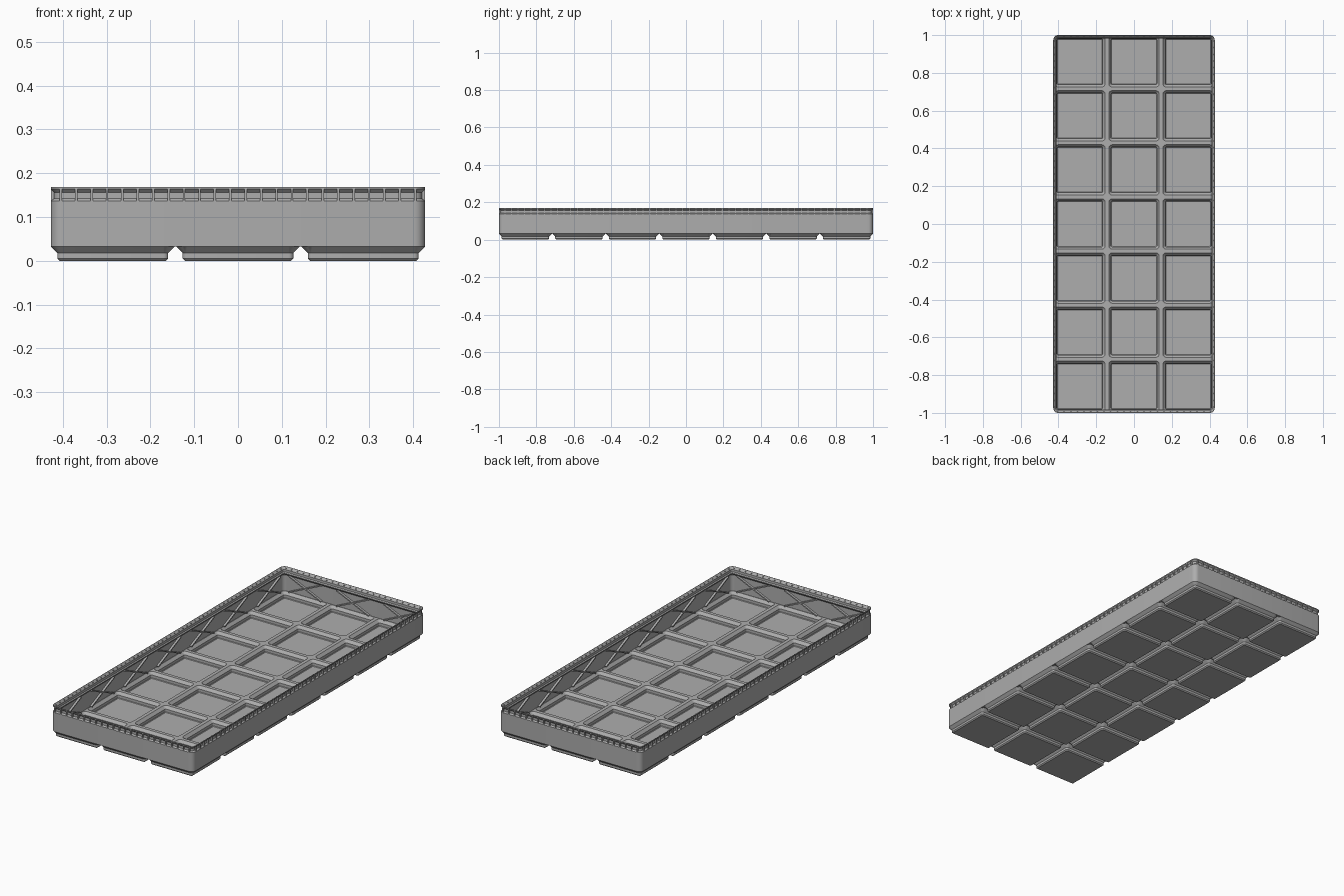
import bpy, bmesh, math
from mathutils import Matrix, Vector

if "Cube" in bpy.data.objects:
    bpy.data.objects.remove(bpy.data.objects["Cube"])

S = 2 / 293.5            # millimetres to scene units
PITCH, NX, NY = 42, 3, 7
HX, HY, R = 62.75, 146.75, 3.75   # outer half sizes and corner radius
SEG = 6

grey = bpy.data.materials.new("mid grey")
grey.diffuse_color = (0.42, 0.42, 0.42, 1)
grey.use_nodes = True
grey.node_tree.nodes["Principled BSDF"].inputs["Base Color"].default_value = grey.diffuse_color


def finish(bm, name, weld=True):
    """Turn a bmesh in millimetres into a scaled object."""
    if weld:
        bmesh.ops.remove_doubles(bm, verts=bm.verts, dist=0.002)
    bmesh.ops.scale(bm, vec=(S, S, S), verts=bm.verts)
    me = bpy.data.meshes.new(name)
    bm.to_mesh(me)
    bm.free()
    me.materials.append(grey)
    ob = bpy.data.objects.new(name, me)
    bpy.context.collection.objects.link(ob)
    bpy.context.view_layer.objects.active = ob
    ob.select_set(True)
    bpy.ops.object.shade_smooth_by_angle(angle=math.radians(25))
    ob.select_set(False)
    return ob


def ring(hx, hy, r):
    """Rounded rectangle, counter-clockwise."""
    pts = []
    for k, (sx, sy) in enumerate([(1, 1), (-1, 1), (-1, -1), (1, -1)]):
        for i in range(SEG + 1):
            a = (k + i / SEG) * math.pi / 2
            pts.append((sx * (hx - r) + r * math.cos(a), sy * (hy - r) + r * math.sin(a)))
    return pts


def loft(bm, rings):
    rows = [[bm.verts.new(p) for p in pts] for pts in rings]
    for a, b in zip(rows, rows[1:]):
        for i in range(len(a)):
            j = (i + 1) % len(a)
            bm.faces.new((a[i], a[j], b[j], b[i]))
    return rows


def cell_edge(cx, cy, z):
    """Square cell outline, following the tray outline where it is outermost."""
    pts = []
    for n, (x, y) in enumerate(ring(20.75, 20.75, R)):
        sx, sy = [(1, 1), (-1, 1), (-1, -1), (1, -1)][n // (SEG + 1)]
        ex, ey = cx + sx * 21, cy + sy * 21
        if abs(ex) > HX and abs(ey) > HY:
            pts.append((cx + x, cy + y, z))
        else:
            pts.append((max(-HX, min(HX, ex)), max(-HY, min(HY, ey)), z))
    return pts


# Hollow feet: (half width, corner radius, height) from the bottom upwards
outside = [(17.8, 0.8, 0), (18.6, 1.6, 0.8), (18.6, 1.6, 2.6), (20.75, R, 4.75)]
inside = [(17.3, 0.6, 0.8), (17.7, 0.9, 1.2), (17.7, 0.9, 3.4), (19.6, 2.7, 5.5)]
bm = bmesh.new()
for ix in range(NX):
    for iy in range(NY):
        cx, cy = (ix - (NX - 1) / 2) * PITCH, (iy - (NY - 1) / 2) * PITCH
        for profile, edge_z, up in ((outside, 5.0, False), (inside, 5.5, True)):
            rings = [[(cx + x, cy + y, z) for x, y in ring(h, h, r)] for h, r, z in profile]
            rows = loft(bm, rings + [cell_edge(cx, cy, edge_z)])
            cap = bm.faces.new(rows[0] if up else rows[0][::-1])
            if up:
                cap.normal_update()
# Inner skin is wound by the same loft, so flip its faces upwards
bmesh.ops.dissolve_degenerate(bm, dist=0.002, edges=bm.edges)
bm.normal_update()
bad = [f for f in bm.faces if f.calc_center_median().z > 5.1 and f.normal.z < 0]
bmesh.ops.reverse_faces(bm, faces=bad)
finish(bm, "foot_grid")

# Thin wall and stacking rim: (inset, height) up the outside, down the inside
wall = [(0, 4.75), (0, 20.0), (1.1, 20.9), (1.1, 22.9), (0, 24.0), (0, 24.8),
        (0.35, 24.8), (1.9, 23.0), (1.9, 21.1), (2.6, 20.4), (2.6, 20.0),
        (0.8, 18.2), (0.8, 5.4)]
bm = bmesh.new()
loft(bm, [[(x, y, z) for x, y in ring(HX - o, HY - o, R - o)] for o, z in wall])
finish(bm, "wall_and_rim")


def box(bm, matrix, size):
    bmesh.ops.create_cube(bm, size=1, matrix=matrix @ Matrix.Diagonal((*size, 1)))


# Sides: each as rotation, distance to the outer face, half length, cell count
sides = [(0, HY, HX, NX), (math.pi, HY, HX, NX),
         (math.pi / 2, HX, HY, NY), (-math.pi / 2, HX, HY, NY)]
ribs, braces = bmesh.new(), bmesh.new()
for ang, dist, half, cells in sides:
    rot = Matrix.Rotation(ang, 4, 'Z')
    # Small upright ribs bridging the groove under the rim
    count = 2 * int((half - 3.2) / 5.17 + 0.5)
    for i in range(count):
        x = (i - (count - 1) / 2) * 5.17
        box(ribs, rot @ Matrix.Translation((x, -dist + 0.75, 22)), (0.8, 1.5, 4.2))
    # Crossed braces on the inside of each cell's wall
    for c in range(cells):
        x = (c - (cells - 1) / 2) * PITCH
        for s in (1, -1):
            tilt = Matrix.Rotation(s * math.atan2(12.8, 28.6), 4, 'Y')
            box(braces, rot @ Matrix.Translation((x, -dist + 1.5, 12.2)) @ tilt,
                (31.3, 2.0, 0.9))
finish(ribs, "rim_ribs", weld=False)
finish(braces, "cross_braces", weld=False)
